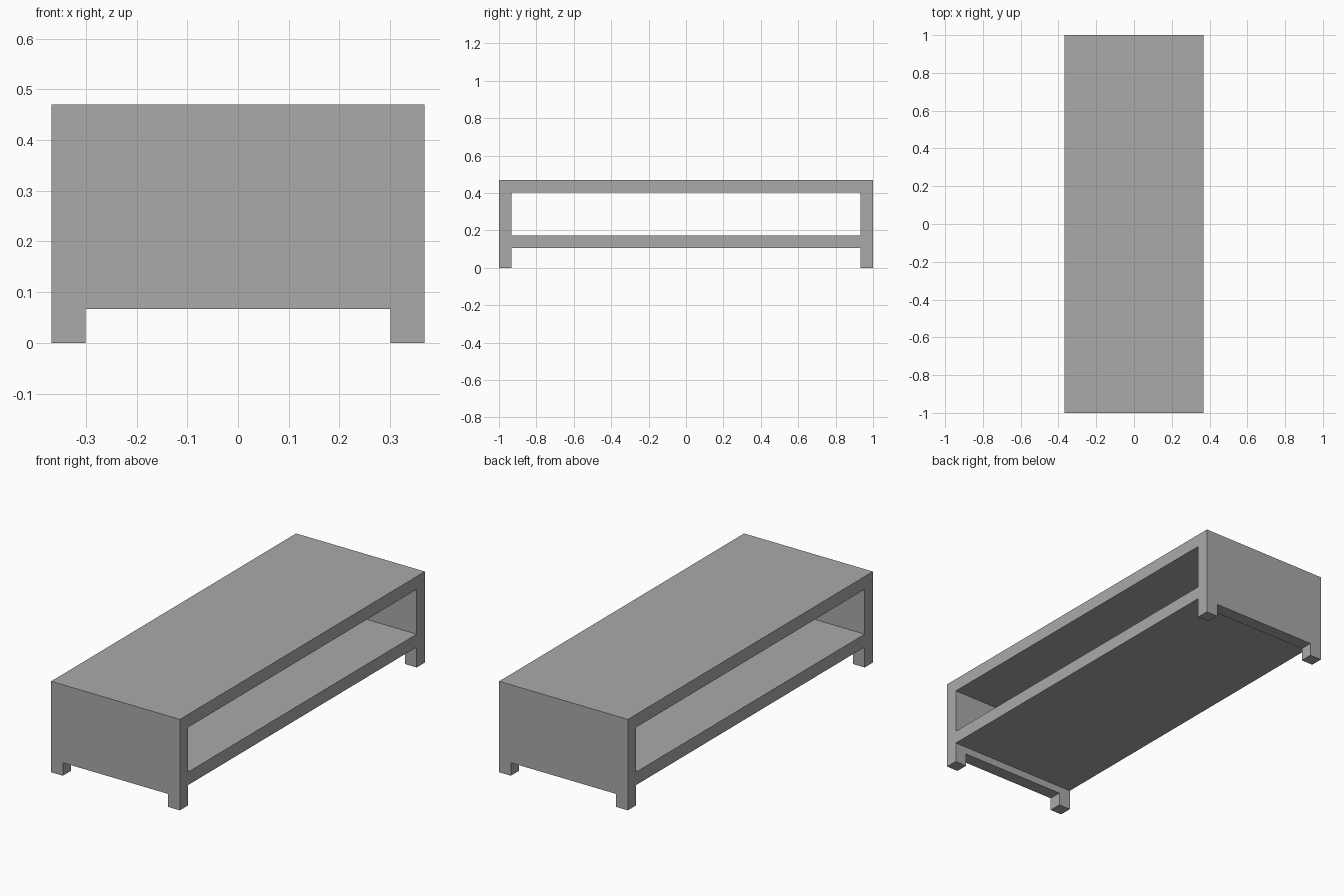
import bpy

cube = bpy.data.objects.get("Cube")
if cube:
    bpy.data.objects.remove(cube, do_unlink=True)

HALF_W, HALF_L, HEIGHT = 0.368, 1.0, 0.47
BOARD = 0.067
SHELF_Z = 0.105

grey = bpy.data.materials.new("plain grey")
grey.use_nodes = True
colour = (0.4, 0.4, 0.4, 1)
grey.diffuse_color = colour
grey.node_tree.nodes["Principled BSDF"].inputs["Base Color"].default_value = colour


def box(name, half_x, half_y, z0, z1):
    """Box centred on x and y, spanning z0 to z1."""
    bpy.ops.mesh.primitive_cube_add(size=2, location=(0, 0, (z0 + z1) / 2))
    ob = bpy.context.object
    ob.name = name
    ob.scale = (half_x, half_y, (z1 - z0) / 2)
    bpy.ops.object.transform_apply(location=True, rotation=False, scale=True)
    ob.data.materials.append(grey)
    return ob


# Solid block that becomes the one-piece bench frame
frame = box("bench_frame", HALF_W, HALF_L, 0, HEIGHT)
inner_l = HALF_L - BOARD

# Openings: above the shelf, below the shelf, and between the feet of each end panel
cutters = [
    box("shelf_opening", 1, inner_l, SHELF_Z + BOARD, HEIGHT - BOARD),
    box("underside_opening", 1, inner_l, -1, SHELF_Z),
    box("foot_gap", HALF_W - BOARD, 2, -1, BOARD),
]
for cutter in cutters:
    mod = frame.modifiers.new(cutter.name, "BOOLEAN")
    mod.operation = "DIFFERENCE"
    mod.solver = "EXACT"
    mod.object = cutter

# Apply the cuts, then discard the cutters
bpy.context.view_layer.objects.active = frame
for mod in list(frame.modifiers):
    bpy.ops.object.modifier_apply(modifier=mod.name)
for cutter in cutters:
    bpy.data.objects.remove(cutter, do_unlink=True)
